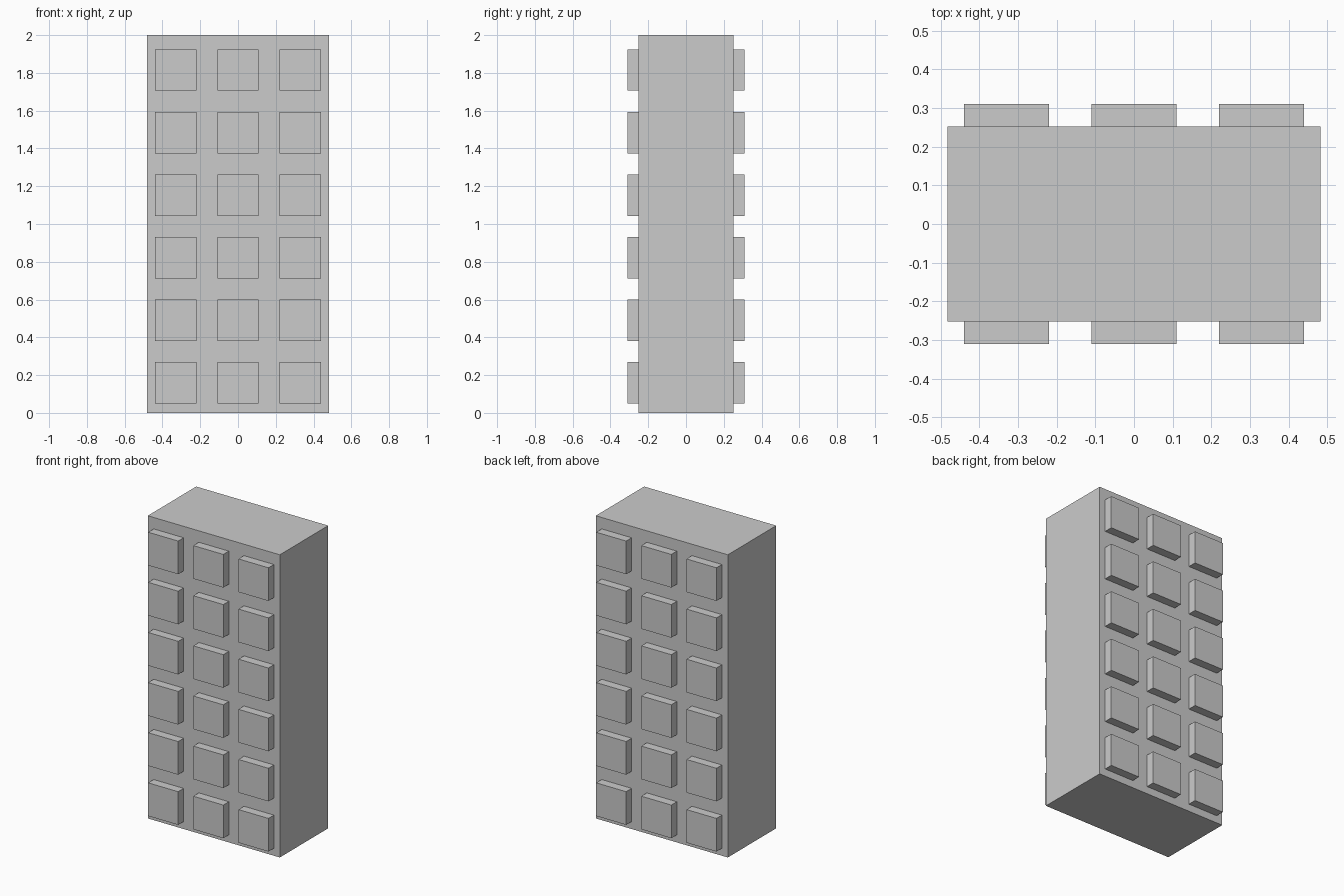
import bpy

if "Cube" in bpy.data.objects:
    bpy.data.objects.remove(bpy.data.objects["Cube"])

BODY = (0.965, 0.505, 2.0)      # width, depth, height
PAD = 0.219                     # side of each square pad
PITCH_X, PITCH_Z = 0.33, 0.3312
FIRST_Z = 0.159
FACE_Y, OUTER_Y = 0.2525, 0.31


def box(name, size, centre):
    bpy.ops.mesh.primitive_cube_add(size=1, location=centre)
    obj = bpy.context.object
    obj.name = name
    obj.scale = size
    bpy.ops.object.transform_apply(location=False, rotation=False, scale=True)
    return obj


# Main upright slab
box("body", BODY, (0, 0, BODY[2] / 2))

# Raised square pads, 3 columns by 6 rows, on front and back
for side, sign in (("front", -1), ("back", 1)):
    for row in range(6):
        for col in range(3):
            box(f"{side}_pad_{row + 1}_{col + 1}",
                (PAD, OUTER_Y - FACE_Y, PAD),
                ((col - 1) * PITCH_X,
                 sign * (OUTER_Y + FACE_Y) / 2,
                 FIRST_Z + row * PITCH_Z))
